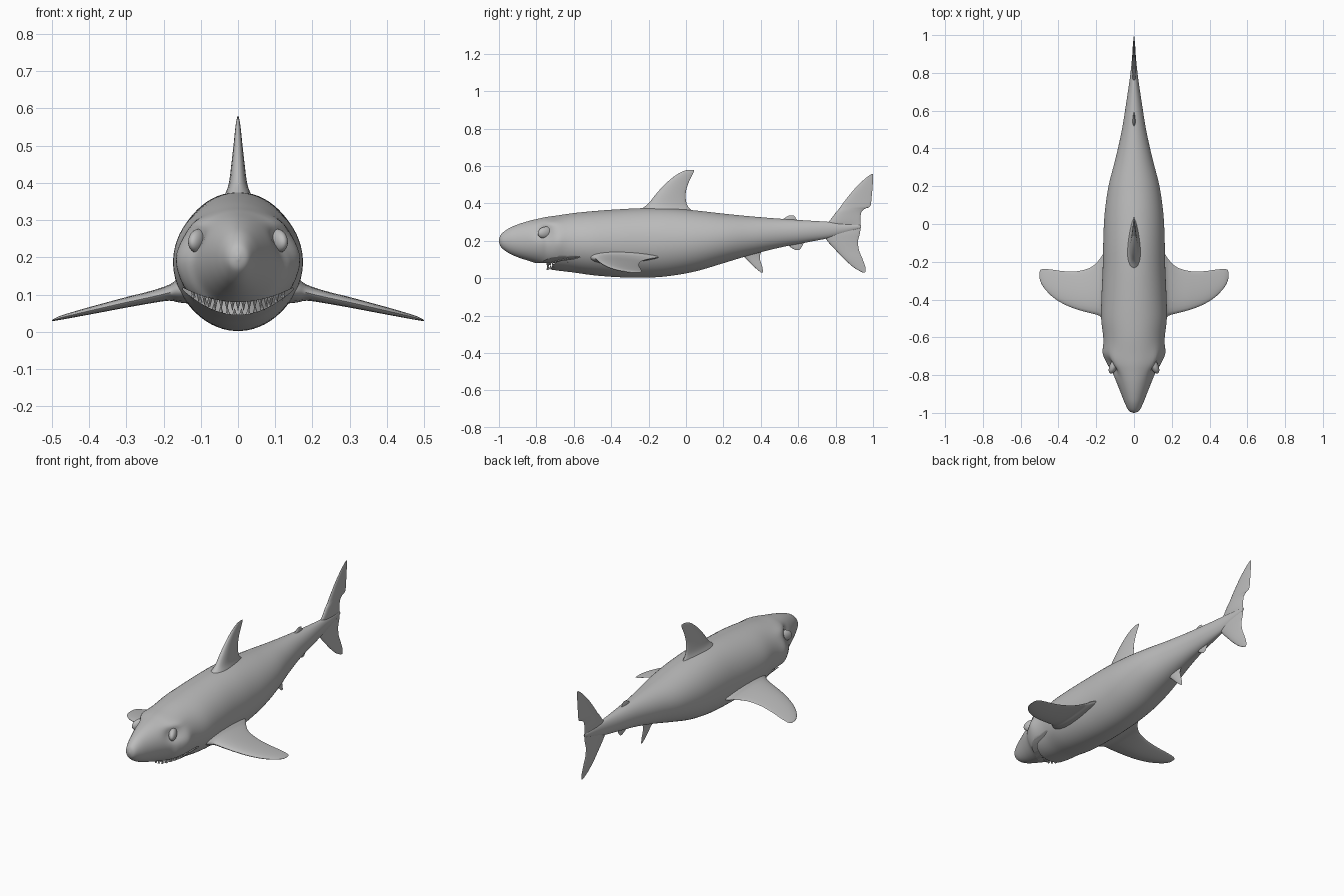
import bpy, bmesh
from math import sin, cos, pi, exp
from mathutils import Vector, Matrix

if "Cube" in bpy.data.objects:
    bpy.data.objects.remove(bpy.data.objects["Cube"])


def make_material(name, colour):
    mat = bpy.data.materials.new(name)
    mat.use_nodes = True
    mat.diffuse_color = colour
    mat.node_tree.nodes["Principled BSDF"].inputs["Base Color"].default_value = colour
    return mat


GREY = make_material("shark grey", (0.5, 0.5, 0.5, 1))


def finish(name, bm, angle=0.7):
    """Turn a bmesh into a smooth shaded object."""
    bmesh.ops.recalc_face_normals(bm, faces=bm.faces)
    mesh = bpy.data.meshes.new(name)
    bm.to_mesh(mesh)
    bm.free()
    mesh.materials.append(GREY)
    obj = bpy.data.objects.new(name, mesh)
    bpy.context.collection.objects.link(obj)
    smooth(obj, angle)
    return obj


def smooth(obj, angle):
    bpy.ops.object.select_all(action="DESELECT")
    obj.select_set(True)
    bpy.context.view_layer.objects.active = obj
    bpy.ops.object.shade_smooth_by_angle(angle=angle)


def resample(rows, steps):
    """Run a smooth spline through rows of values."""
    out = []
    for i in range(len(rows) - 1):
        quad = zip(rows[max(i - 1, 0)], rows[i], rows[i + 1],
                   rows[min(i + 2, len(rows) - 1)])
        quad = list(quad)
        for k in range(steps):
            t = k / steps
            out.append([b + 0.5 * t * (c - a + t * (2*a - 5*b + 4*c - d
                        + t * (3*(b - c) + d - a))) for a, b, c, d in quad])
    return out + [list(rows[-1])]


def loft(bm, rings):
    """Skin a list of closed rings and cap both ends."""
    rings = [[bm.verts.new(p) for p in ring] for ring in rings]
    for r, s in zip(rings, rings[1:]):
        for i in range(len(r)):
            j = (i + 1) % len(r)
            bm.faces.new((r[i], r[j], s[j], s[i]))
    bm.faces.new(rings[0])
    bm.faces.new(rings[-1])


# Body: y, half width, top, bottom
BODY = [
    (-1.0, .004, .207, .193), (-.988, .028, .235, .165), (-.95, .048, .265, .135),
    (-.9, .068, .287, .112), (-.84, .092, .306, .092), (-.78, .118, .32, .072),
    (-.74, .143, .328, .05), (-.69, .16, .335, .041), (-.6, .163, .348, .03),
    (-.5, .174, .358, .016), (-.38, .172, .367, .006), (-.24, .166, .374, .002),
    (-.1, .163, .374, .01), (.05, .156, .362, .036), (.2, .135, .345, .08),
    (.35, .097, .33, .125), (.5, .064, .318, .163), (.65, .04, .308, .192),
    (.78, .021, .3, .218), (.88, .01, .29, .25), (.935, .003, .283, .268)]


def body_point(row, a):
    y, w, top, low = row
    p = Vector((w * cos(a), y, (top + low) / 2 + (top - low) / 2 * sin(a)))
    side = 1 if p.x > 0 else -1
    # eye socket, brow ridge and cheek
    for dy, dz, sy, sz, push in ((-.755, .245, .045, .032, -.02),
                                 (-.73, .295, .06, .02, .012),
                                 (-.68, .2, .03, .05, .006)):
        p.x += side * push * min(1, abs(p.x) / .06) * exp(
            -((y - dy) / sy) ** 2 - ((p.z - dz) / sz) ** 2)
    return p


bm = bmesh.new()
loft(bm, [[body_point(row, 2 * pi * (i + .5) / 64) for i in range(64)]
          for row in resample(BODY, 6)])
body = finish("body", bm)


# Mouth: a curved slot cut under the snout
CORNER = .148


def lip(x):
    """Front edge and height of the mouth line."""
    return -.755 + 7 * x * x, .063 + 2.4 * x * x


def gape(x):
    return .003 + .014 * (1 - (x / CORNER) ** 2)


bm = bmesh.new()
slot = []
for i in range(33):
    x = CORNER * (i / 16 - 1)
    y, z = lip(x)
    h = gape(x)
    slot.append([(x * 1.0, y - .1, z - h), (x, y + .055, z - h),
                 (x, y + .055, z + h), (x, y - .1, z + h)])
loft(bm, slot)
cutter = finish("mouth_cutter", bm)
cutter.hide_render = True
cut = body.modifiers.new("mouth", "BOOLEAN")
cut.operation = "DIFFERENCE"
cut.solver = "EXACT"
cut.object = cutter
bpy.ops.object.select_all(action="DESELECT")
bpy.context.view_layer.objects.active = body
body.select_set(True)
bpy.ops.object.modifier_apply(modifier=cut.name)
bpy.data.objects.remove(cutter)
smooth(body, .7)

# Teeth: pointed cones along both lips
for name, sign, count, size in (("upper_teeth", -1, 17, .026), ("lower_teeth", 1, 14, .018)):
    bm = bmesh.new()
    for i in range(count):
        x = .125 * (2 * i / (count - 1) - 1)
        y, z = lip(x)
        place = Matrix.Translation((x * .96, y + .014, z - sign * (gape(x) - size * .4)))
        if sign < 0:
            place = place @ Matrix.Rotation(pi, 4, "X")
        bmesh.ops.create_cone(bm, cap_ends=True, segments=8, radius1=.0065,
                              radius2=.0005, depth=size, matrix=place)
    finish(name, bm)

# Eyes
for name, side in (("left_eye", 1), ("right_eye", -1)):
    bm = bmesh.new()
    shape = (Matrix.Translation((side * .108, -.752, .244))
             @ Matrix.Rotation(side * .42, 4, "Z")
             @ Matrix.Rotation(.2, 4, "X") @ Matrix.Diagonal((.021, .044, .031, 1)))
    bmesh.ops.create_uvsphere(bm, u_segments=32, v_segments=16, radius=1, matrix=shape)
    finish(name, bm)


def fin(name, rows, place):
    """Loft fin sections; rows hold span, leading y, trailing y, half thickness, ..."""
    bm = bmesh.new()
    rings = []
    for row in resample(rows, 6):
        lead, trail, thick = row[1:4]
        ring = []
        for i in range(24):
            a = 2 * pi * i / 24
            c = (1 - cos(a)) / 2
            ring.append(place(row, lead + (trail - lead) * c,
                              thick * sin(a) * (1.25 - .75 * c)))
        rings.append(ring)
    loft(bm, rings)
    finish(name, bm, 1.0)


def upright(row, y, t):
    return (t, y, row[0])


# Fins on the centre line
fin("dorsal_fin", [
    (.345, -.27, .05, .05), (.372, -.235, .02, .036), (.4, -.2, .003, .026),
    (.45, -.16, -.002, .019), (.5, -.115, .01, .013), (.545, -.062, .03, .008),
    (.57, -.02, .043, .004), (.579, .01, .04, .001)], upright)
fin("upper_tail_lobe", [
    (.275, .72, .935, .008), (.305, .765, .932, .012), (.35, .8, .937, .012),
    (.37, .818, .955, .011), (.385, .828, .985, .01), (.43, .862, .992, .008),
    (.48, .904, .997, .006), (.53, .955, 1.0, .003), (.556, .99, 1.0, .001)], upright)
fin("lower_tail_lobe", [
    (.285, .74, .935, .006), (.24, .735, .93, .012), (.2, .755, .92, .012),
    (.15, .8, .925, .01), (.1, .848, .945, .008), (.055, .9, .96, .004),
    (.03, .945, .958, .001)], upright)
fin("pelvic_fin", [
    (.17, .25, .42, .018), (.13, .29, .398, .012), (.1, .325, .396, .008),
    (.06, .365, .408, .005), (.03, .4, .412, .001)], upright)
fin("anal_fin", [
    (.21, .5, .64, .012), (.185, .535, .628, .008), (.165, .56, .618, .005),
    (.15, .585, .604, .001)], upright)
fin("rear_dorsal_fin", [
    (.3, .49, .605, .01), (.318, .522, .588, .007), (.33, .54, .582, .004),
    (.336, .553, .574, .001)], upright)

# Pectoral fins: the last value is the height of each section
PECTORAL = [
    (.1, -.54, -.13, .05, .12), (.155, -.51, -.15, .036, .112), (.185, -.485, -.19, .023, .105),
    (.23, -.472, -.23, .018, .094), (.3, -.453, -.25, .015, .079), (.37, -.425, -.25, .012, .063),
    (.43, -.387, -.242, .009, .049), (.475, -.34, -.238, .006, .038),
    (.495, -.305, -.243, .003, .032), (.5, -.285, -.255, .001, .03)]
for name, side in (("left_pectoral_fin", 1), ("right_pectoral_fin", -1)):
    fin(name, PECTORAL, lambda row, y, t: (side * row[0], y, row[4] + t))
